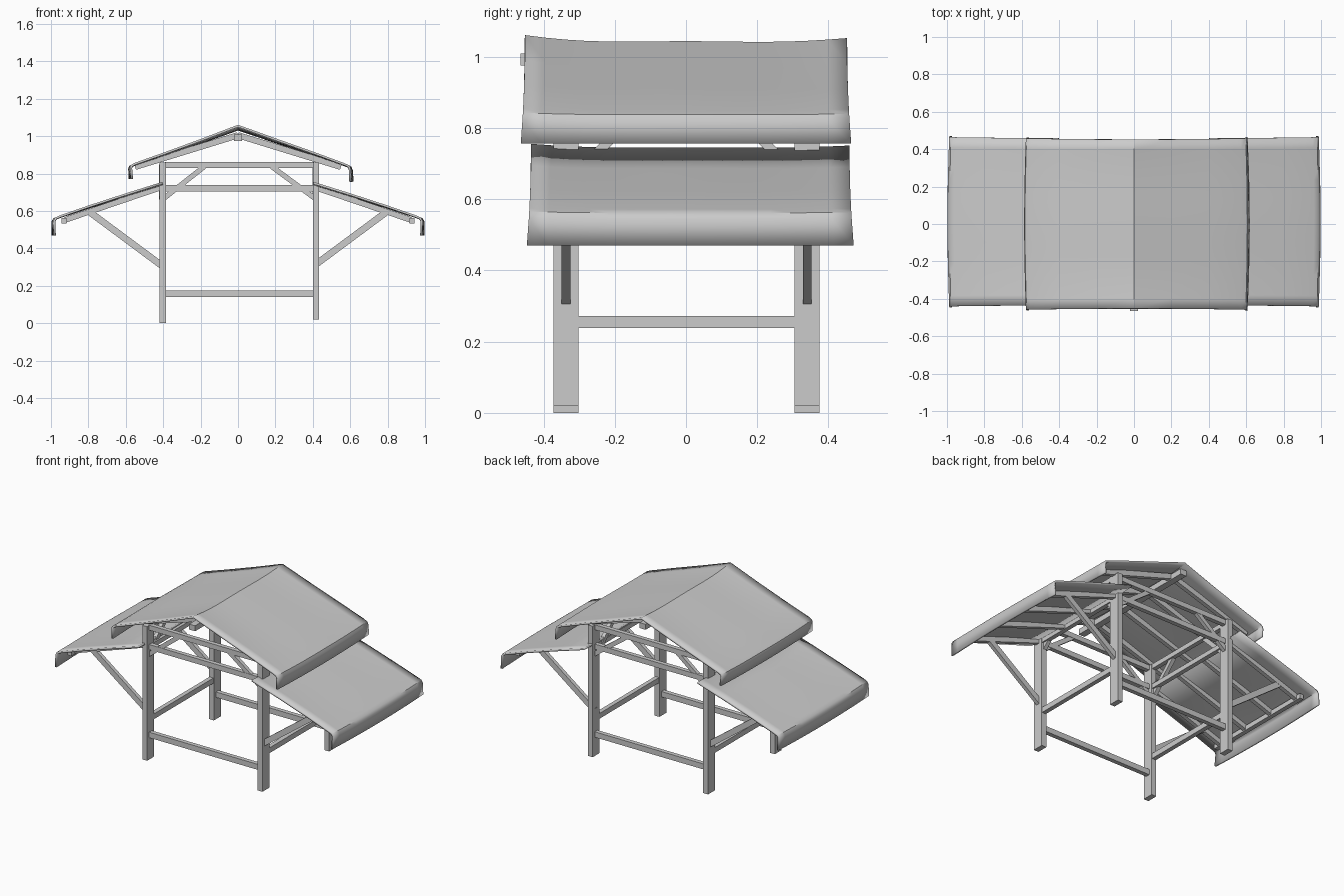
import bpy, bmesh, math
from mathutils import Vector, Matrix

if "Cube" in bpy.data.objects:
    bpy.data.objects.remove(bpy.data.objects["Cube"])

GREY = bpy.data.materials.new("light grey")
GREY.diffuse_color = (0.6, 0.6, 0.6, 1)
GREY.use_nodes = True
GREY.node_tree.nodes["Principled BSDF"].inputs["Base Color"].default_value = GREY.diffuse_color


def finish(bm, name):
    bmesh.ops.recalc_face_normals(bm, faces=bm.faces)
    me = bpy.data.meshes.new(name)
    bm.to_mesh(me)
    bm.free()
    me.materials.append(GREY)
    ob = bpy.data.objects.new(name, me)
    bpy.context.collection.objects.link(ob)
    return ob


def box(name, x0, x1, y0, y1, z0, z1):
    bm = bmesh.new()
    m = Matrix.Translation(((x0 + x1) / 2, (y0 + y1) / 2, (z0 + z1) / 2))
    m = m @ Matrix.Diagonal((x1 - x0, y1 - y0, z1 - z0, 1))
    bmesh.ops.create_cube(bm, size=1, matrix=m)
    return finish(bm, name)


def bar(name, a, b, depth, width):
    """Square timber from a to b; depth is measured in its upright plane."""
    a, b = Vector(a), Vector(b)
    d = (b - a).normalized()
    side = d.cross(Vector((0, 0, 1))).normalized()
    up = side.cross(d)
    bm = bmesh.new()
    m = Matrix((d * (b - a).length, side * width, up * depth)).transposed().to_4x4()
    bmesh.ops.create_cube(bm, size=1, matrix=Matrix.Translation((a + b) / 2) @ m)
    return finish(bm, name)


def sheet(name, profile, half, yc, lift):
    """Sagging roof cloth: xz profile swept along y, with gently lifted ends."""
    n = 16
    zs = [p[1] for p in profile]
    lo, hi = min(zs), max(zs)
    bm = bmesh.new()
    rows = []
    for x, z in profile:
        t = (z - lo) / (hi - lo)
        row = []
        for j in range(n + 1):
            v = 2 * j / n - 1
            flare = half + 0.012 * (1 - t) ** 2
            bulge = 0.012 * (1 - v * v) * (1 - t)
            dz = t * lift * (abs(v) ** 3 * (1.3 if v < 0 else 0.7) + 0.25 * (math.cos(v * 5) - 1) * 0.5)
            row.append(bm.verts.new((x + math.copysign(bulge, x), yc + v * flare, z + dz)))
        rows.append(row)
    for r, s in zip(rows, rows[1:]):
        for j in range(n):
            bm.faces.new((r[j], s[j], s[j + 1], r[j + 1]))
    me = bpy.data.meshes.new(name)
    bm.to_mesh(me)
    bm.free()
    me.materials.append(GREY)
    ob = bpy.data.objects.new(name, me)
    bpy.context.collection.objects.link(ob)
    mod = ob.modifiers.new("thickness", 'SOLIDIFY')
    mod.thickness = 0.012
    mod.offset = -1
    bpy.ops.object.select_all(action='DESELECT')
    ob.select_set(True)
    bpy.context.view_layer.objects.active = ob
    bpy.ops.object.shade_smooth_by_angle(angle=math.radians(35))
    return ob


# Posts
YF, YB = -0.337, 0.34
for y in (YF, YB):
    box("left_post", -0.419, -0.385, y - 0.035, y + 0.035, 0, 0.86)
    box("right_post", 0.40, 0.434, y - 0.035, y + 0.035, 0.02, 0.86)
    # Cross beams
    for z0, z1 in ((0.14, 0.175), (0.705, 0.738), (0.83, 0.862)):
        box("cross_beam", -0.39, 0.405, y - 0.014, y + 0.014, z0, z1)

# Side rails and wall plates
for x in (-0.402, 0.417):
    for z0, z1 in ((0.238, 0.272), (0.70, 0.73), (0.83, 0.86)):
        box("side_rail", x - 0.014, x + 0.014, YF, YB, z0, z1)

# Ridge beam
box("ridge_beam", -0.021, 0.021, -0.465, 0.44, 0.975, 1.01)

for s in (-1, 1):
    px = 0.393 if s < 0 else 0.408
    for y in (YF, YB):
        # Lean-to struts and knee braces
        bar("strut", (s * 0.41, y, 0.31), (s * 0.79, y, 0.592), 0.036, 0.024)
        bar("knee_brace", (s * px, y, 0.67), (s * 0.18, y, 0.838), 0.027, 0.024)
        sy = 1 if y > 0 else -1
        bar("side_brace", (s * 0.41, sy * 0.31, 0.67), (s * 0.41, sy * 0.14, 0.84), 0.027, 0.024)
    # Rafters
    for y in (YF, -0.113, 0.113, YB):
        bar("upper_rafter", (0, y, 1.005), (s * 0.55, y, 0.836), 0.033, 0.026)
        bar("lower_rafter", (s * 0.41, y, 0.727), (s * 0.925, y, 0.552), 0.03, 0.026)
    # Lean-to purlin near the eave
    box("eave_purlin", s * 0.93 - 0.014, s * 0.93 + 0.014, -0.38, 0.38, 0.532, 0.562)

# Upper roof with rounded eaves
sheet("upper_roof",
      [(-0.573, 0.77), (-0.578, 0.825), (-0.574, 0.84), (-0.555, 0.851), (-0.4, 0.903), (-0.2, 0.972),
       (0, 1.044),
       (0.2, 0.976), (0.4, 0.909), (0.57, 0.85), (0.597, 0.838), (0.604, 0.82), (0.607, 0.757)],
      0.452, 0.0, 0.014)

# Lean-to roofs
right = [(0.405, 0.746), (0.6, 0.687), (0.8, 0.624), (0.955, 0.572), (0.978, 0.562),
         (0.988, 0.545), (0.986, 0.47)]
sheet("right_lower_roof", right, 0.447, 0.012, 0.008)
sheet("left_lower_roof", [(-x, z) for x, z in reversed(right)], 0.447, 0.012, 0.008)
